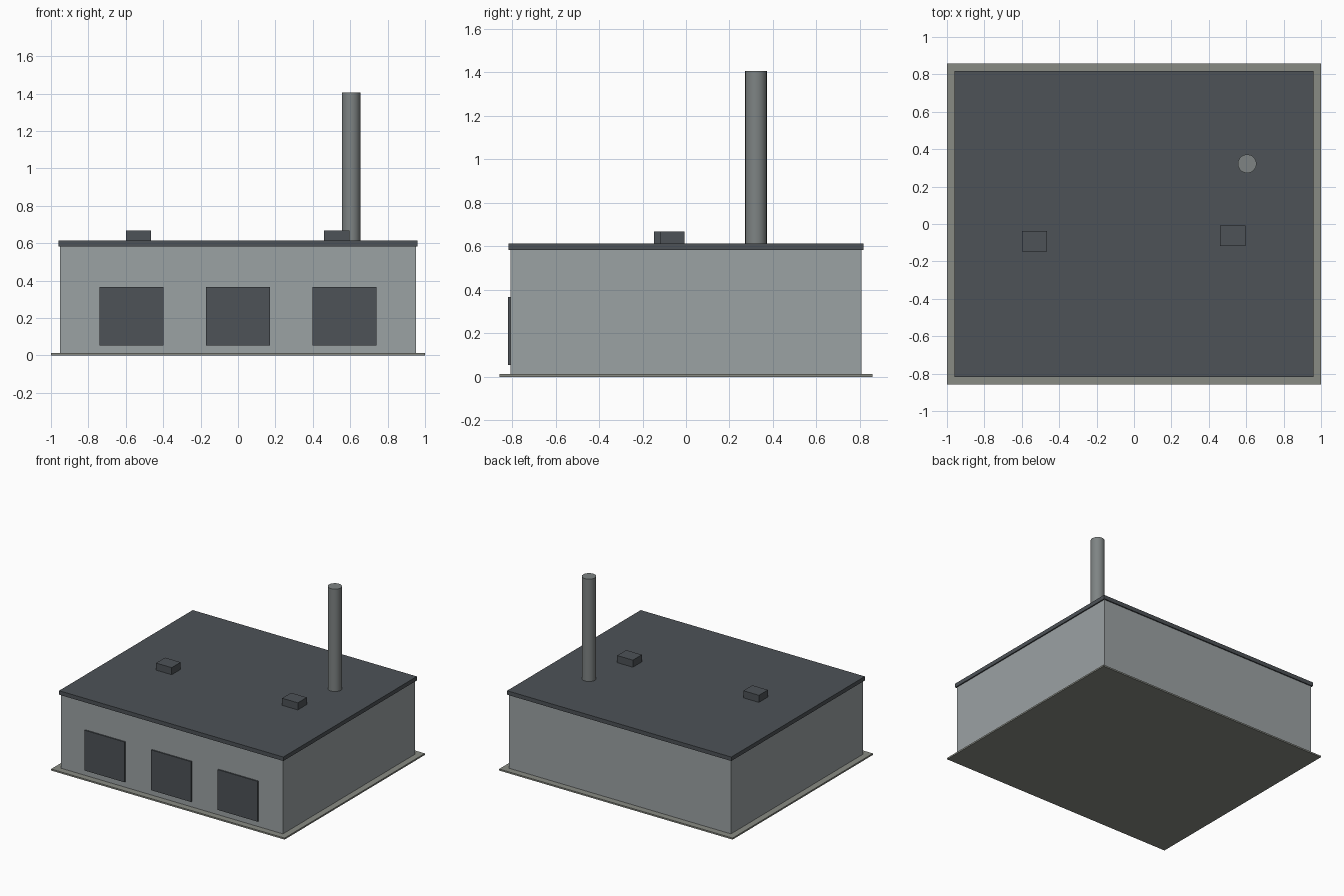
import bpy

if "Cube" in bpy.data.objects:
    bpy.data.objects.remove(bpy.data.objects["Cube"])


def material(name, r, g, b):
    m = bpy.data.materials.new(name)
    m.diffuse_color = (r, g, b, 1)
    m.use_nodes = True
    m.node_tree.nodes["Principled BSDF"].inputs["Base Color"].default_value = m.diffuse_color
    return m


wall_grey = material("wall_grey", 0.33, 0.36, 0.37)
dark_grey = material("dark_grey", 0.075, 0.085, 0.095)
slab_grey = material("slab_grey", 0.25, 0.26, 0.23)
stack_grey = material("stack_grey", 0.21, 0.23, 0.23)


def box(name, x, y, z, mat):
    """Box from (min, max) ranges on each axis."""
    ranges = (x, y, z)
    bpy.ops.mesh.primitive_cube_add(size=1, location=[(a + b) / 2 for a, b in ranges])
    ob = bpy.context.object
    ob.name = name
    ob.scale = [b - a for a, b in ranges]
    bpy.ops.object.transform_apply(location=False, rotation=False, scale=True)
    ob.data.materials.append(mat)
    return ob


# Ground slab, walls and overhanging flat roof
box("base_slab", (-1, 1), (-0.858, 0.858), (0, 0.012), slab_grey)
box("walls", (-0.951, 0.951), (-0.808, 0.808), (0.012, 0.582), wall_grey)
box("roof", (-0.96, 0.96), (-0.817, 0.817), (0.582, 0.613), dark_grey)

# Three loading doors on the front
for i, cx in enumerate((-0.57, 0, 0.57)):
    box(f"door_{i + 1}", (cx - 0.171, cx + 0.171), (-0.818, -0.806),
        (0.054, 0.366), dark_grey)

# Two roof vents
for side, cx, cy in (("left", -0.532, -0.092), ("right", 0.528, -0.063)):
    box(f"roof_vent_{side}", (cx - 0.067, cx + 0.067), (cy - 0.055, cy + 0.055),
        (0.61, 0.668), dark_grey)

# Chimney stack
z0, z1 = 0.605, 1.406
bpy.ops.mesh.primitive_cylinder_add(vertices=20, radius=0.05, depth=z1 - z0,
                                    location=(0.605, 0.322, (z0 + z1) / 2))
stack = bpy.context.object
stack.name = "chimney"
stack.data.materials.append(stack_grey)
bpy.ops.object.shade_smooth_by_angle()
